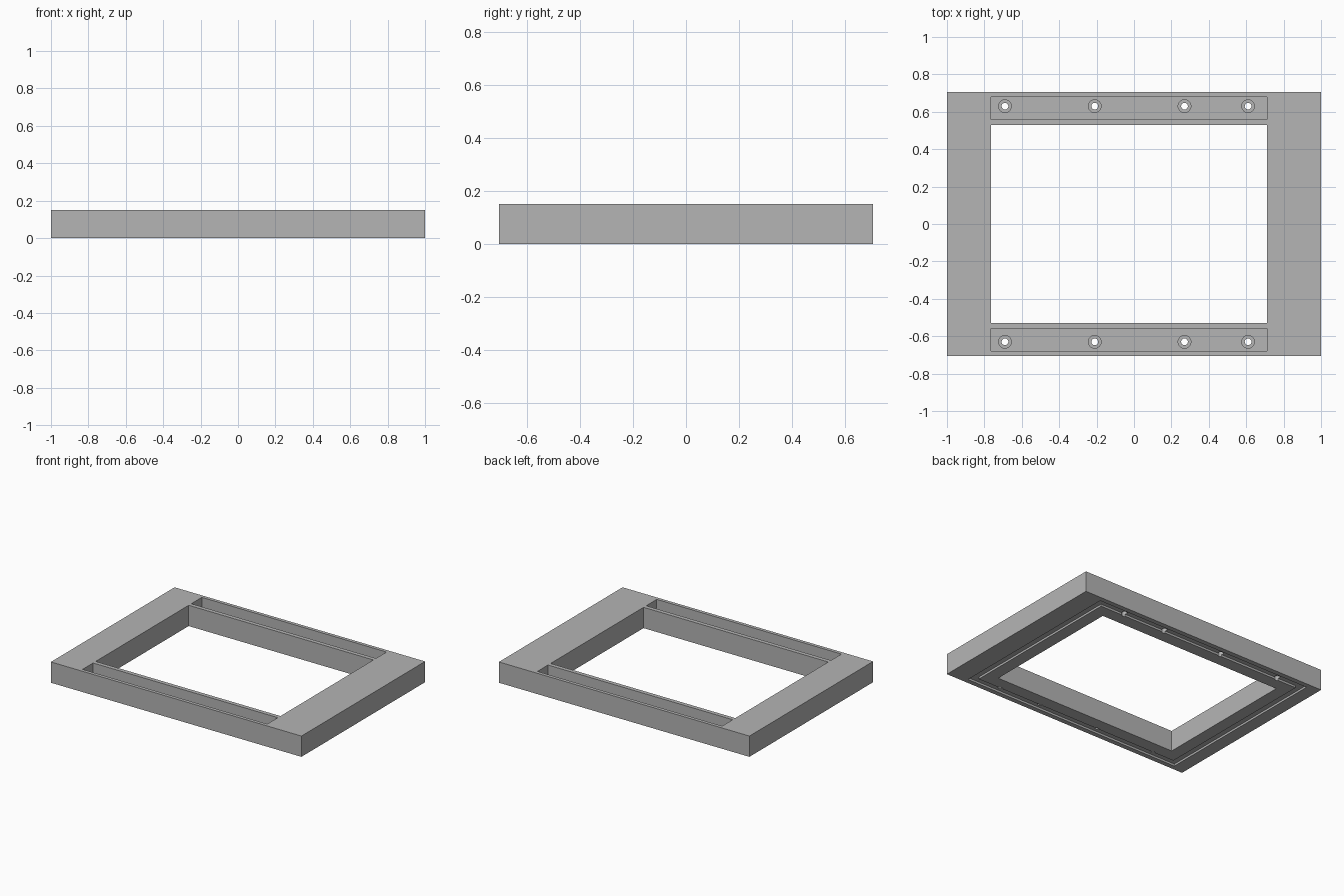
import bpy
import math

cube = bpy.data.objects.get("Cube")
if cube:
    bpy.data.objects.remove(cube, do_unlink=True)

# Main dimensions
HEIGHT = 0.15
OUTER_Y = 0.705
OPEN_X = (-0.765, 0.71)
OPEN_Y = 0.53
CHANNEL_Y = (0.56, 0.68)
CHANNEL_FLOOR = 0.06
BORE_FLOOR = 0.035
HOLE_X = (-0.69, -0.21, 0.27, 0.61)
HOLE_Y = 0.63
GROOVE_DEPTH = 0.015

grey = bpy.data.materials.new("plain grey")
grey.use_nodes = True
color = (0.46, 0.46, 0.46, 1)
grey.diffuse_color = color
grey.node_tree.nodes["Principled BSDF"].inputs["Base Color"].default_value = color


def box(name, xs, ys, zs):
    """Box spanning the given ranges."""
    spans = (xs, ys, zs)
    bpy.ops.mesh.primitive_cube_add(size=1, location=[sum(s) / 2 for s in spans])
    obj = bpy.context.object
    obj.name = name
    obj.scale = [s[1] - s[0] for s in spans]
    bpy.ops.object.transform_apply(location=True, rotation=False, scale=True)
    obj.data.materials.append(grey)
    return obj


def cylinder(name, x, y, radius, z0, z1):
    bpy.ops.mesh.primitive_cylinder_add(vertices=32, radius=radius, depth=z1 - z0,
                                        location=(x, y, (z0 + z1) / 2))
    obj = bpy.context.object
    obj.name = name
    obj.data.materials.append(grey)
    return obj


def cut(target, cutter):
    """Subtract the cutter from the target and discard it."""
    mod = target.modifiers.new("cut", "BOOLEAN")
    mod.operation = "DIFFERENCE"
    mod.solver = "EXACT"
    mod.object = cutter
    bpy.context.view_layer.objects.active = target
    bpy.ops.object.modifier_apply(modifier=mod.name)
    bpy.data.objects.remove(cutter, do_unlink=True)


def around_opening(name, margin, zs):
    """Box that surrounds the opening by a margin."""
    edge = OPEN_Y + margin
    return box(name, (OPEN_X[0] - margin, OPEN_X[1] + margin), (-edge, edge), zs)


# Frame body with its window opening
frame = box("mounting_frame", (-1, 1), (-OUTER_Y, OUTER_Y), (0, HEIGHT))
cut(frame, around_opening("opening_cutter", 0, (-0.1, 0.3)))

# Rectangular groove in the underside
groove = around_opening("groove_cutter", 0.14, (-0.05, GROOVE_DEPTH))
cut(groove, around_opening("groove_core", 0.09, (-0.1, 0.1)))
cut(frame, groove)

# Channels along front and back rails, with counterbored screw holes
for side in (-1, 1):
    ys = sorted(side * y for y in CHANNEL_Y)
    cut(frame, box("channel_cutter", OPEN_X, ys, (CHANNEL_FLOOR, 0.3)))
    for x in HOLE_X:
        y = side * HOLE_Y
        cut(frame, cylinder("bore_cutter", x, y, 0.034, BORE_FLOOR, 0.1))
        cut(frame, cylinder("hole_cutter", x, y, 0.018, -0.1, 0.2))

# Smooth hole walls, crisp edges elsewhere
bpy.ops.object.select_all(action="DESELECT")
frame.select_set(True)
bpy.context.view_layer.objects.active = frame
bpy.ops.object.shade_smooth_by_angle(angle=math.radians(30))
